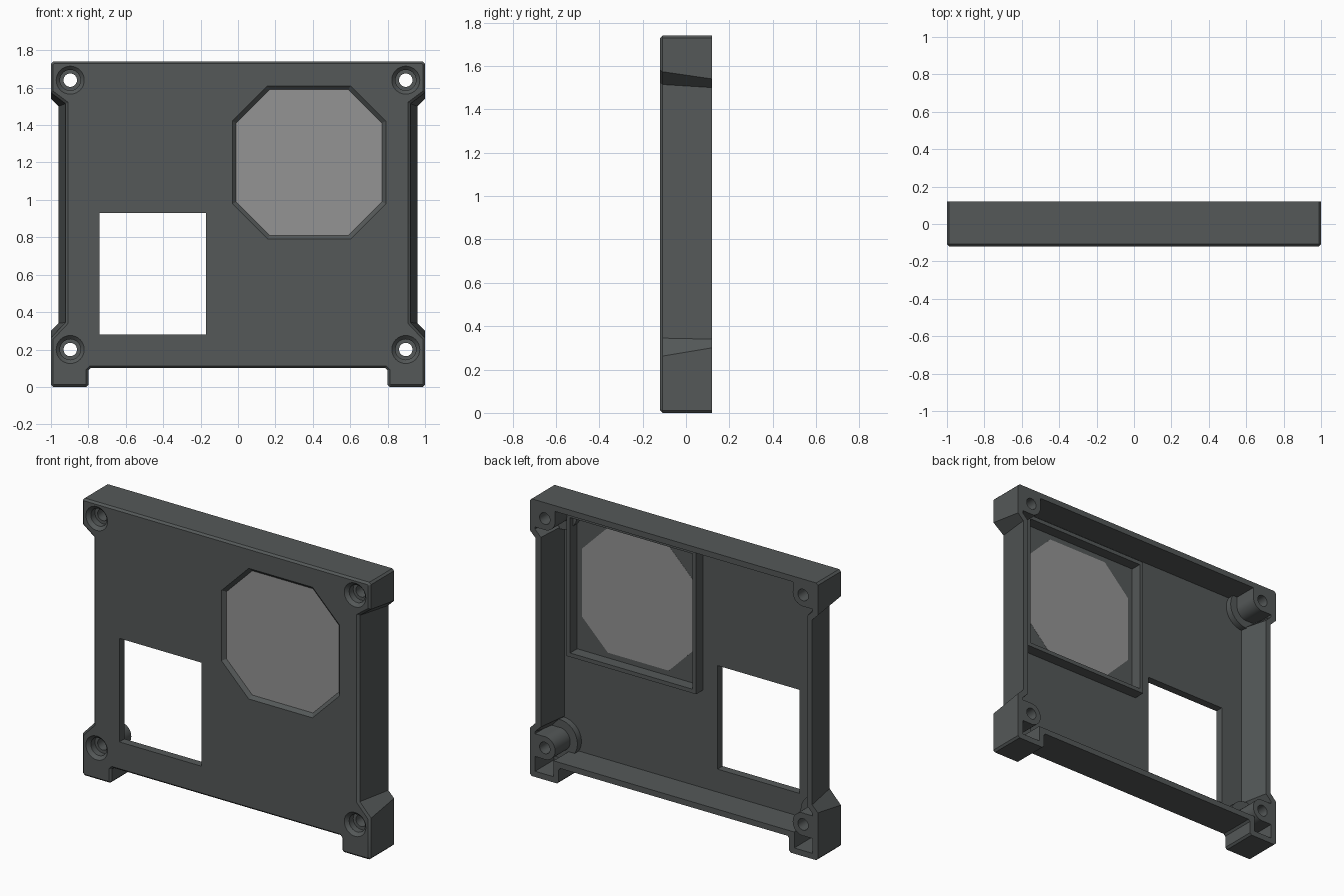
import bpy, bmesh, math

if "Cube" in bpy.data.objects:
    bpy.data.objects.remove(bpy.data.objects["Cube"])


def material(name, rgb):
    m = bpy.data.materials.new(name)
    m.diffuse_color = (*rgb, 1.0)
    m.use_nodes = True
    m.node_tree.nodes["Principled BSDF"].inputs["Base Color"].default_value = m.diffuse_color
    return m


DARK = material("dark_slate_plastic", (0.089, 0.098, 0.098))
GREY = material("grey_panel", (0.296, 0.296, 0.296))


def loft(name, rings, mat=DARK):
    """Closed solid through rings of (y, [(x, z), ...])."""
    bm = bmesh.new()
    loops = [[bm.verts.new((x, y, z)) for x, z in pts] for y, pts in rings]
    n = len(loops[0])
    for a, b in zip(loops, loops[1:]):
        for i in range(n):
            j = (i + 1) % n
            bm.faces.new((a[i], a[j], b[j], b[i]))
    bm.faces.new(loops[0])
    bm.faces.new(loops[-1])
    bmesh.ops.recalc_face_normals(bm, faces=bm.faces)
    mesh = bpy.data.meshes.new(name)
    bm.to_mesh(mesh)
    bm.free()
    mesh.materials.append(mat)
    obj = bpy.data.objects.new(name, mesh)
    bpy.context.collection.objects.link(obj)
    return obj


def cut(obj, cutter):
    mod = obj.modifiers.new("cut", 'BOOLEAN')
    mod.operation = 'DIFFERENCE'
    mod.solver = 'EXACT'
    mod.object = cutter
    bpy.context.view_layer.objects.active = obj
    bpy.ops.object.modifier_apply(modifier=mod.name)
    bpy.data.objects.remove(cutter)


def circle(cx, cz, r, n=32):
    return [(cx + r * math.cos(2 * math.pi * i / n),
             cz + r * math.sin(2 * math.pi * i / n)) for i in range(n)]


def rect(x0, x1, z0, z1):
    return [(x0, z0), (x1, z0), (x1, z1), (x0, z1)]


def octagon(h):
    c, f = (0.38, 1.20), h * 0.54
    pts = [(f, -h), (h, -f), (h, f), (f, h), (-f, h), (-h, f), (-h, -f), (-f, -h)]
    return [(c[0] + x, c[1] + z) for x, z in pts]


def box(name, x0, x1, z0, z1, y0, y1):
    p = rect(x0, x1, z0, z1)
    return loft(name, [(y0, p), (y1, p)])


def outline(t, r):
    """Case outline; t = 0 at the front, 1 at the back; r = corner trim."""
    def corner(x, z, dx0, dz0, dx1, dz1):
        if r == 0:
            return [(x, z)]
        return [(x + dx0 * r, z + dz0 * r), (x + dx1 * r, z + dz1 * r)]
    half = (corner(0.80, 0.10, -1, 0, 0, -1) + corner(0.80, 0, 0, 1, 1, 0)
            + corner(1, 0, -1, 0, 0, 1)
            + [(1, 0.26 + 0.04 * t), (0.92 + 0.04 * t, 0.345 - 0.005 * t),
               (0.92 + 0.04 * t, 1.515 - 0.015 * t), (1, 1.575 - 0.035 * t)]
            + corner(1, 1.74, 0, -1, -1, 0))
    return half + [(-x, z) for x, z in reversed(half)]


def inset(pts, d):
    """Move every edge of a counter-clockwise outline inward by d."""
    out = []
    for i, (x, z) in enumerate(pts):
        (px, pz), (nx, nz) = pts[i - 1], pts[(i + 1) % len(pts)]
        la, lb = math.hypot(x - px, z - pz), math.hypot(nx - x, nz - z)
        a = (-(z - pz) / la, (x - px) / la)
        b = (-(nz - z) / lb, (nx - x) / lb)
        k = d / (1 + a[0] * b[0] + a[1] * b[1])
        out.append((x + (a[0] + b[0]) * k, z + (a[1] + b[1]) * k))
    return out


# Outer case with a small bevel round the front face
case = loft("case", [(-0.12, inset(outline(0, 0.012), 0.012)),
                     (-0.108, outline(0.05, 0.012)),
                     (0.12, outline(1, 0.012))])

# Open back: the hollow leaves out the screw posts and the panel frame
WALL, FLOOR = 0.036, -0.07
back = inset(outline(1, 0), WALL)
hollow = loft("hollow", [(FLOOR, inset(outline(0.2, 0), WALL)), (0.12, back), (0.2, back)])

posts = [(s * 0.897, z) for s in (-1, 1) for z in (0.20, 1.64)]
for x, z in posts:
    s = 1 if x > 0 else -1
    cut(hollow, loft("post", [(-0.2, circle(x, z, 0.072)), (0.3, circle(x, z, 0.072))]))
    cut(hollow, loft("post_base", [(-0.2, circle(x, z, 0.122)), (-0.03, circle(x, z, 0.122))]))
    # Solid webs joining each post to the case corner
    xs = sorted((x, s * 1.1))
    if z > 1:
        cut(hollow, box("side_web", *xs, 1.569, 1.8, -0.22, 0.32))
        xs = sorted((x - s * 0.071, s * 1.1))
        cut(hollow, box("top_web", *xs, 1.642, 1.82, -0.24, 0.34))
    else:
        cut(hollow, box("side_web", *xs, 0.129, 0.271, -0.22, 0.32))

# Raised square frame behind the octagonal panel
frame = box("frame", -0.07, 0.83, 0.75, 1.65, -0.2, 0.0)
cut(frame, box("frame_inside", -0.045, 0.805, 0.775, 1.625, -0.3, 0.1))
cut(hollow, frame)
cut(case, hollow)

# Countersunk screw holes
for x, z in posts:
    steps = [(-0.14, 0.095), (-0.10, 0.055), (-0.06, 0.055), (-0.0599, 0.036), (0.2, 0.036)]
    cut(case, loft("screw_hole", [(y, circle(x, z, r)) for y, r in steps]))

# Rectangular window and octagonal opening with a sloped lip
cut(case, box("window", -0.74, -0.17, 0.28, 0.93, -0.3, 0.0))
cut(case, loft("panel_opening", [(-0.13, octagon(0.42)), (-0.10, octagon(0.39)),
                                 (-0.03, octagon(0.39))]))

# Octagonal panel
panel = loft("octagonal_panel", [(-0.10, octagon(0.392)), (-0.069, octagon(0.392))], GREY)

# Smooth only the round surfaces
bpy.ops.object.select_all(action='DESELECT')
case.select_set(True)
bpy.context.view_layer.objects.active = case
bpy.ops.object.shade_smooth_by_angle(angle=math.radians(30))
